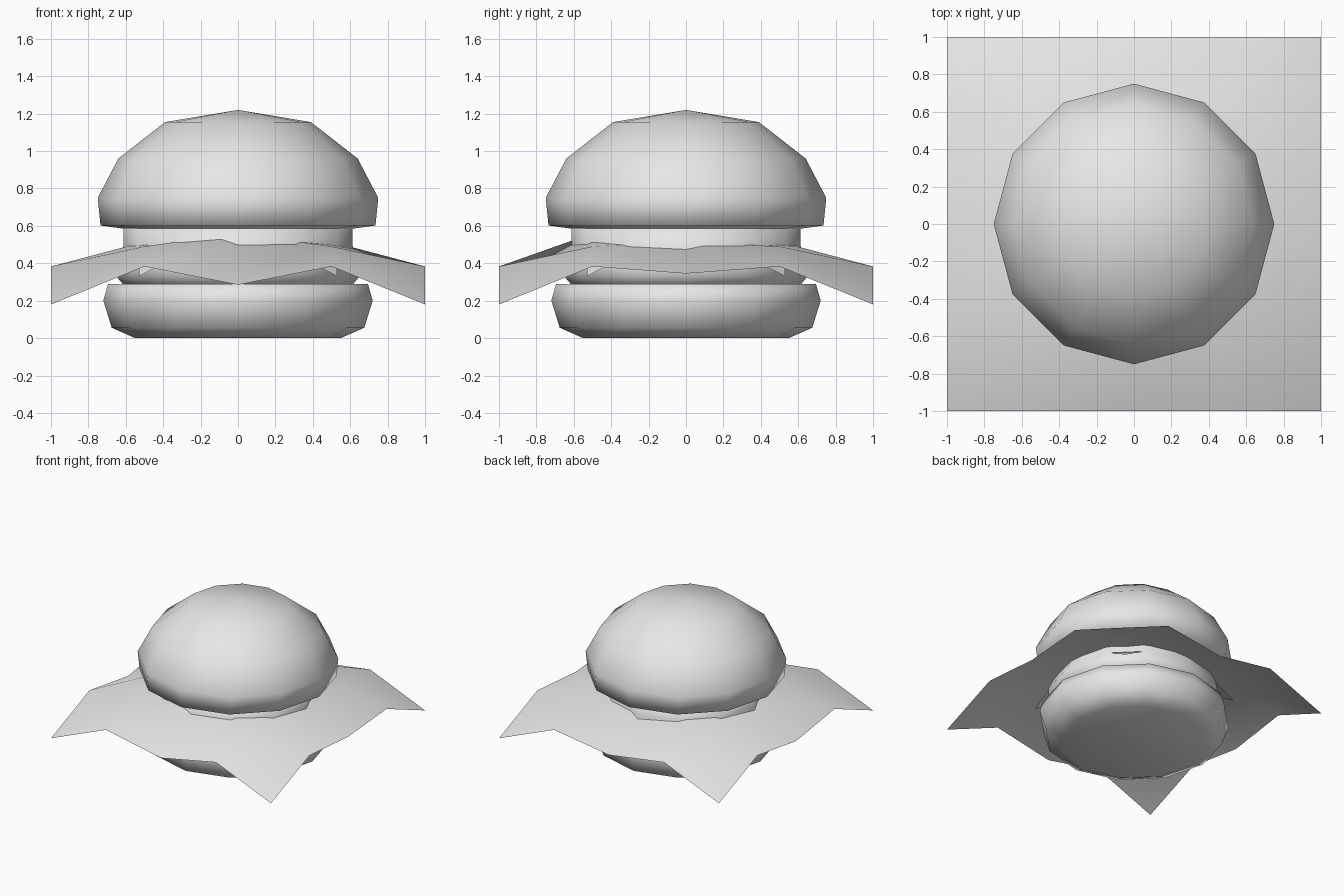
import bpy, bmesh, math

cube = bpy.data.objects.get("Cube")
if cube:
    bpy.data.objects.remove(cube)

SIDES = 12

grey = bpy.data.materials.new("plain_grey")
grey.use_nodes = True
colour = (0.8, 0.8, 0.8, 1)
grey.diffuse_color = colour
grey.node_tree.nodes["Principled BSDF"].inputs["Base Color"].default_value = colour


def finish(name, bm):
    mesh = bpy.data.meshes.new(name)
    bm.to_mesh(mesh)
    bm.free()
    mesh.materials.append(grey)
    mesh.shade_smooth()
    obj = bpy.data.objects.new(name, mesh)
    bpy.context.collection.objects.link(obj)
    return obj


def lathe(name, profile):
    """Spin (radius, height) points about z; a zero radius closes to a pole."""
    bm = bmesh.new()
    verts = [bm.verts.new((r, 0, z)) for r, z in profile]
    edges = [bm.edges.new(pair) for pair in zip(verts, verts[1:])]
    bmesh.ops.spin(bm, geom=verts + edges, axis=(0, 0, 1), cent=(0, 0, 0),
                   angle=math.tau, steps=SIDES, use_duplicate=False)
    bmesh.ops.remove_doubles(bm, verts=bm.verts[:], dist=0.001)
    bmesh.ops.recalc_face_normals(bm, faces=bm.faces[:])
    return finish(name, bm)


def sheet(name, half, segments, height):
    """Square sheet whose points are raised by height(x, y)."""
    bm = bmesh.new()
    bmesh.ops.create_grid(bm, x_segments=segments, y_segments=segments, size=half)
    for v in bm.verts:
        v.co.z = height(v.co.x, v.co.y)
    return finish(name, bm)


# Buns and patty
lathe("bottom_bun", [(0, 0), (0.55, 0), (0.675, 0.055), (0.72, 0.2),
                     (0.695, 0.288), (0, 0.288)])
lathe("patty", [(0, 0.27), (0.6, 0.27), (0.655, 0.335), (0.655, 0.4),
                (0.613, 0.49), (0.613, 0.59), (0, 0.59)])
lathe("top_bun", [(0, 0.575), (0.54, 0.575), (0.735, 0.602), (0.75, 0.75),
                  (0.64, 0.96), (0.39, 1.155), (0, 1.22)])


# Wavy lettuce leaf: low corners, raised quarter points, dipping edge middles
def leaf_height(x, y):
    ring = max(abs(x), abs(y))
    corner = abs(abs(x) - abs(y)) < 0.01
    middle = min(abs(x), abs(y)) < 0.01
    if ring > 0.9:
        if corner:
            return 0.18
        if not middle:
            return 0.383
        return 0.285 if y < -0.9 else 0.345 if x > 0.9 else 0.31
    if ring > 0.4:
        if corner:
            return 0.49
        return 0.56 if y < -0.4 else 0.515
    return 0.5


sheet("lettuce_leaf", 1.0, 4, leaf_height)

# Cheese slice with drooping corners
sheet("cheese_slice", 0.53, 6,
      lambda x, y: 0.52 - 0.19 * max(0, (abs(x) + abs(y) - 0.7) / 0.36))
